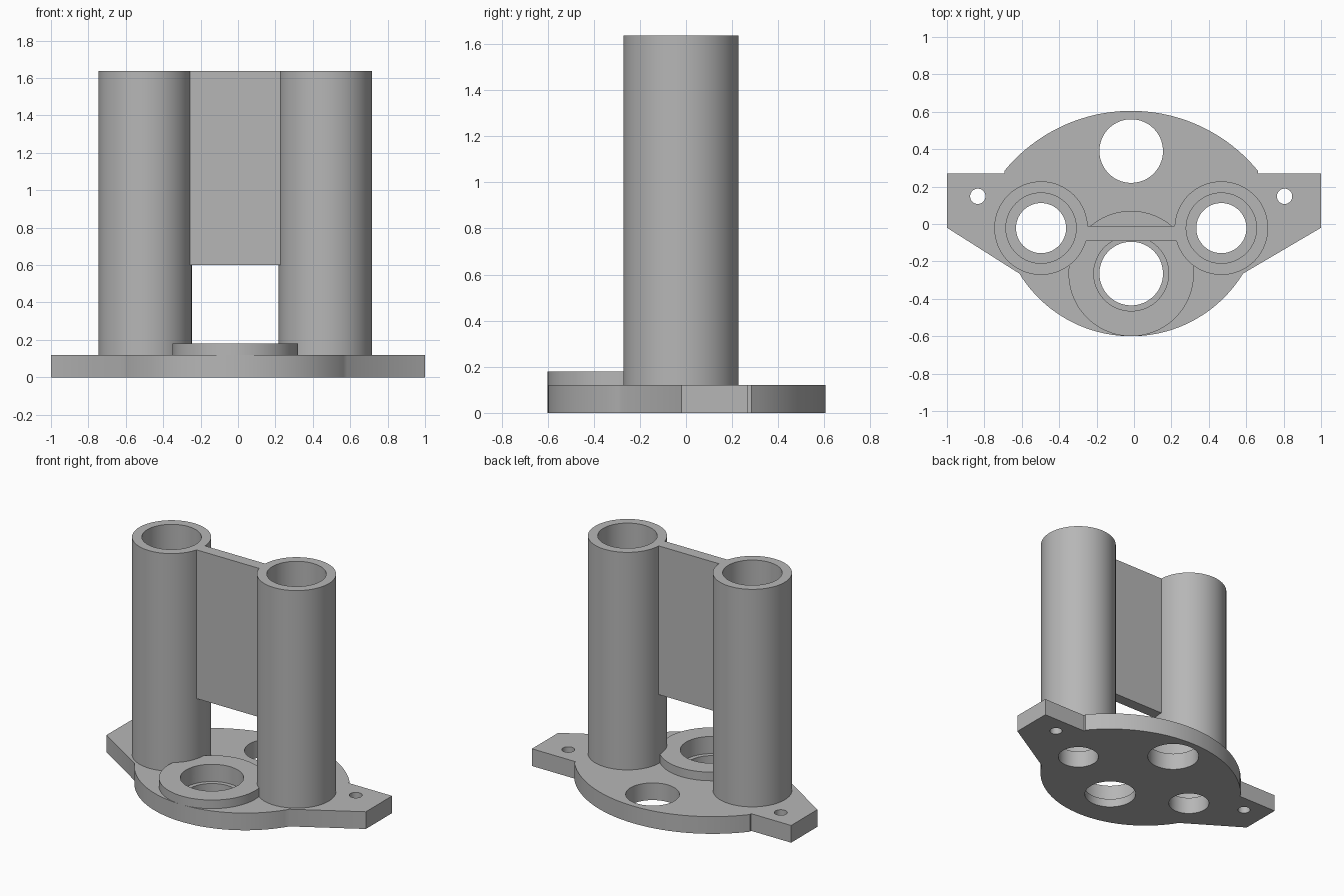
import bpy, bmesh
from math import sin, cos, pi, atan2, hypot

if "Cube" in bpy.data.objects:
    bpy.data.objects.remove(bpy.data.objects["Cube"])

grey = bpy.data.materials.new("grey")
grey.use_nodes = True
grey.diffuse_color = (0.47, 0.47, 0.47, 1)
grey.node_tree.nodes["Principled BSDF"].inputs["Base Color"].default_value = grey.diffuse_color

MID = -0.015                     # x of the symmetry line
PLATE, BOSS, BOTTOM, TOP = 0.12, 0.18, 0.60, 1.637
TUBES = {"right_tube": (MID - 0.482, -0.022), "left_tube": (MID + 0.482, -0.022)}
BEARING = (MID, -0.265)


def prism(name, outline, z0, z1):
    """Solid made by extruding a flat outline upward."""
    bm = bmesh.new()
    face = bm.faces.new([bm.verts.new((x, y, z0)) for x, y in outline])
    grown = bmesh.ops.extrude_face_region(bm, geom=[face])["geom"]
    bmesh.ops.translate(bm, vec=(0, 0, z1 - z0),
                        verts=[v for v in grown if isinstance(v, bmesh.types.BMVert)])
    bmesh.ops.recalc_face_normals(bm, faces=bm.faces)
    mesh = bpy.data.meshes.new(name)
    bm.to_mesh(mesh)
    bm.free()
    mesh.materials.append(grey)
    obj = bpy.data.objects.new(name, mesh)
    bpy.context.collection.objects.link(obj)
    return obj


def cylinder(name, centre, r, z0, z1, n=80):
    ring = [(centre[0] + r * cos(2 * pi * i / n), centre[1] + r * sin(2 * pi * i / n))
            for i in range(n)]
    return prism(name, ring, z0, z1)


def cut(obj, centre, r, z0, z1):
    """Bore a round hole through part of an object."""
    tool = cylinder("cutter", centre, r, z0, z1)
    tool.hide_render = True
    mod = obj.modifiers.new("bore", "BOOLEAN")
    mod.operation, mod.solver, mod.object = "DIFFERENCE", "EXACT", tool
    bpy.context.view_layer.objects.active = obj
    bpy.ops.object.modifier_apply(modifier=mod.name)
    bpy.data.objects.remove(tool)


def arc(start, end, apex_y, n=40):
    """Arc about the symmetry line through start, the apex and end."""
    half, sag = abs(start[0] - MID), apex_y - start[1]
    r = (half * half + sag * sag) / (2 * sag)      # signed radius
    cy = apex_y - r
    a = atan2(half, (start[1] - cy) * (1 if r > 0 else -1))
    side = 1 if start[0] > MID else -1
    return [(MID + side * abs(r) * sin(a - 2 * a * i / n),
             cy + r * cos(a - 2 * a * i / n)) for i in range(n + 1)]


# Flange plate: rear arc, square-backed ears, tapered fronts and front arc
outline = arc((MID + 0.677, 0.285), (MID - 0.677, 0.285), 0.605)
outline += [(MID - 0.677, 0.27), (-1, 0.27), (-1, -0.02)]
outline += arc((MID - 0.598, -0.265), (MID + 0.598, -0.265), -0.60)
outline += [(1, -0.02), (1, 0.27), (MID + 0.677, 0.27)]
plate = prism("flange_plate", outline, 0, PLATE)
for centre in TUBES.values():
    cut(plate, centre, 0.134, -0.1, 0.3)
for side in (-1, 1):
    cut(plate, (MID + side * 0.82, 0.148), 0.041, -0.1, 0.3)
cut(plate, (MID, 0.39), 0.17, -0.1, 0.3)
cut(plate, BEARING, 0.17, -0.1, 0.3)
cut(plate, BEARING, 0.2, 0.06, 0.3)

# Raised bearing boss, and the web joining the tubes
boss = cylinder("bearing_boss", BEARING, 0.335, PLATE, BOSS)
cut(boss, BEARING, 0.2, 0, 0.3)
web = prism("web", [(MID - 0.4, -0.09), (MID + 0.4, -0.09),
                    (MID + 0.4, -0.01), (MID - 0.4, -0.01)], BOTTOM, TOP)
for centre in TUBES.values():
    cut(boss, centre, 0.25, 0, 0.3)
    cut(web, centre, 0.25, 0, 2)

# Tall hollow tubes
parts = [plate, boss, web]
for name, centre in TUBES.items():
    tube = cylinder(name, centre, 0.25, PLATE, TOP)
    cut(tube, centre, 0.188, 0, 2)
    parts.append(tube)

# Smooth round walls, sharp rims
bpy.ops.object.select_all(action="DESELECT")
for obj in parts:
    obj.select_set(True)
bpy.context.view_layer.objects.active = plate
bpy.ops.object.shade_smooth_by_angle(angle=pi / 6)
